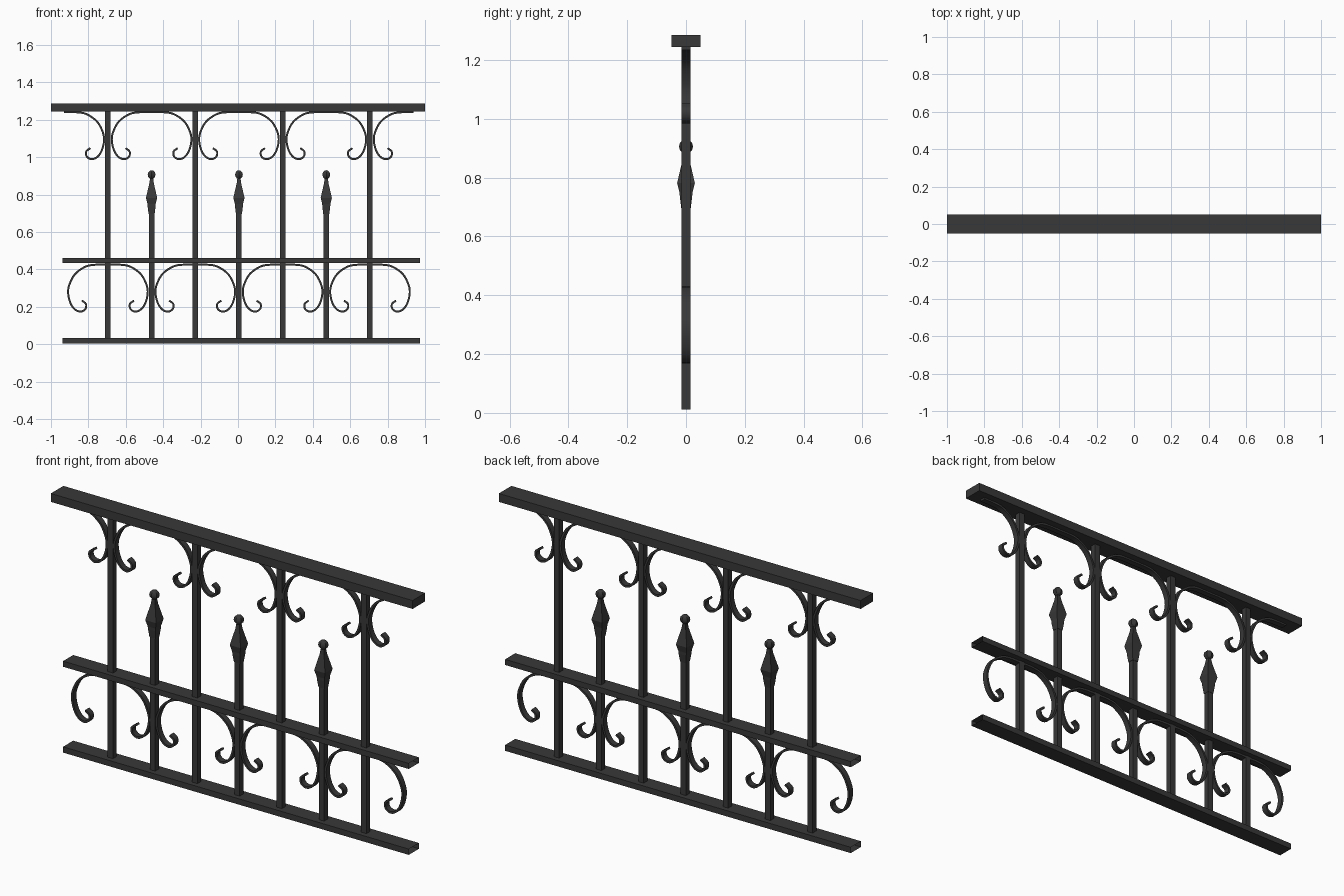
import bpy, bmesh, math
from mathutils import Vector

if "Cube" in bpy.data.objects:
    bpy.data.objects.remove(bpy.data.objects["Cube"], do_unlink=True)

iron = bpy.data.materials.new("dark iron")
iron.use_nodes = True
IRON = (0.04, 0.04, 0.04, 1)
iron.diffuse_color = IRON
iron.node_tree.nodes["Principled BSDF"].inputs["Base Color"].default_value = IRON

PITCH = 0.467   # distance between neighbouring posts
MID = 0.005     # middle of the fence panel


def finish(name, bm, smooth=35):
    bmesh.ops.recalc_face_normals(bm, faces=bm.faces)
    mesh = bpy.data.meshes.new(name)
    bm.to_mesh(mesh)
    bm.free()
    mesh.materials.append(iron)
    obj = bpy.data.objects.new(name, mesh)
    bpy.context.collection.objects.link(obj)
    if smooth:
        bpy.ops.object.select_all(action="DESELECT")
        obj.select_set(True)
        bpy.context.view_layer.objects.active = obj
        bpy.ops.object.shade_smooth_by_angle(angle=math.radians(smooth))


def rail(name, x0, x1, depth, z0, z1, open_ends=False):
    bm = bmesh.new()
    bmesh.ops.create_cube(bm, size=1)
    bm.normal_update()
    if open_ends:
        ends = [f for f in bm.faces if abs(f.normal.x) > 0.9]
        bmesh.ops.delete(bm, geom=ends, context="FACES_ONLY")
    for v in bm.verts:
        v.co = Vector((x1 if v.co.x > 0 else x0, v.co.y * depth,
                       z1 if v.co.z > 0 else z0))
    finish(name, bm, smooth=0)


def square_stack(name, x, profile):
    """Square sections from (half width, height) pairs, capped at both ends."""
    bm = bmesh.new()
    rings = [[bm.verts.new((x + sx * r, sy * r, z))
              for sx, sy in ((-1, -1), (1, -1), (1, 1), (-1, 1))] for r, z in profile]
    skin(bm, rings)
    finish(name, bm, smooth=0)


def skin(bm, rings):
    """Join four-cornered rings into a closed tube."""
    for a, b in zip(rings, rings[1:]):
        for i in range(4):
            j = (i + 1) % 4
            bm.faces.new((a[i], a[j], b[j], b[i]))
    bm.faces.new(rings[0])
    bm.faces.new(rings[-1])


def smooth_path(points, steps=4):
    """Catmull-Rom curve through the points."""
    pts = [Vector(p) for p in points]
    pts = [2 * pts[0] - pts[1]] + pts + [2 * pts[-1] - pts[-2]]
    out = []
    for a, b, c, d in zip(pts, pts[1:], pts[2:], pts[3:]):
        for i in range(steps):
            t = i / steps
            out.append(0.5 * (2 * b + (c - a) * t + (2 * a - 5 * b + 4 * c - d) * t**2
                              + (3 * b - a - 3 * c + d) * t**3))
    return out + [pts[-2]]


# Half of an arch with its curl: distance from the post, drop below the rail
SCROLL = smooth_path([(0.234, 0), (0.17, 0), (0.115, 0.01), (0.058, 0.05), (0.027, 0.108),
                      (0.021, 0.155), (0.034, 0.207), (0.058, 0.24), (0.088, 0.251),
                      (0.113, 0.237), (0.116, 0.21), (0.094, 0.192)])


def scroll(name, x, top, side, half_depth=0.0145, half_thick=0.0052):
    bm = bmesh.new()
    rings = []
    for i, p in enumerate(SCROLL):
        tangent = (SCROLL[min(i + 1, len(SCROLL) - 1)] - SCROLL[max(i - 1, 0)]).normalized()
        normal = Vector((-tangent.y, tangent.x)) * half_thick
        ring = []
        for n, y in ((1, -1), (1, 1), (-1, 1), (-1, -1)):
            q = p + normal * n
            ring.append(bm.verts.new((x + side * q.x, y * half_depth, top - q.y)))
        rings.append(ring)
    skin(bm, rings)
    finish(name, bm)


# Rails: a solid handrail over two open-ended hollow rails
rail("handrail", -1, 1, 0.099, 1.244, 1.286)
rail("middle_rail", -0.939, 0.972, 0.08, 0.433, 0.461, open_ends=True)
rail("bottom_rail", -0.939, 0.972, 0.08, 0.004, 0.033, open_ends=True)

# Tall posts with a pair of scrolls under the handrail
for k in range(4):
    x = MID + (k - 1.5) * PITCH
    square_stack(f"tall_post_{k + 1}", x, [(0.0148, 0.011), (0.0148, 1.25)])
    for side, word in ((-1, "right"), (1, "left")):
        scroll(f"upper_scroll_{k + 1}_{word}", x, 1.24, side)

# Short posts with spear heads and ball tips
for k in range(3):
    x = MID + (k - 1) * PITCH
    square_stack(f"short_post_{k + 1}", x, [(0.0145, 0.011), (0.0145, 0.71)])
    square_stack(f"spear_head_{k + 1}", x, [(0.016, 0.695), (0.021, 0.735), (0.022, 0.75),
                                            (0.03, 0.782), (0.012, 0.86), (0.008, 0.89)])
    bm = bmesh.new()
    bmesh.ops.create_uvsphere(bm, u_segments=6, v_segments=6, radius=0.024)
    bmesh.ops.translate(bm, verts=bm.verts, vec=(x, 0, 0.906))
    finish(f"ball_tip_{k + 1}", bm)

# Scrolls under the middle rail, with a single one facing inward at each end
for k in range(5):
    x = MID + (k - 2) * PITCH
    for side, word in ((-1, "right"), (1, "left")):
        if (k, side) not in ((0, -1), (4, 1)):
            scroll(f"lower_scroll_{k + 1}_{word}", x, 0.425, side)
